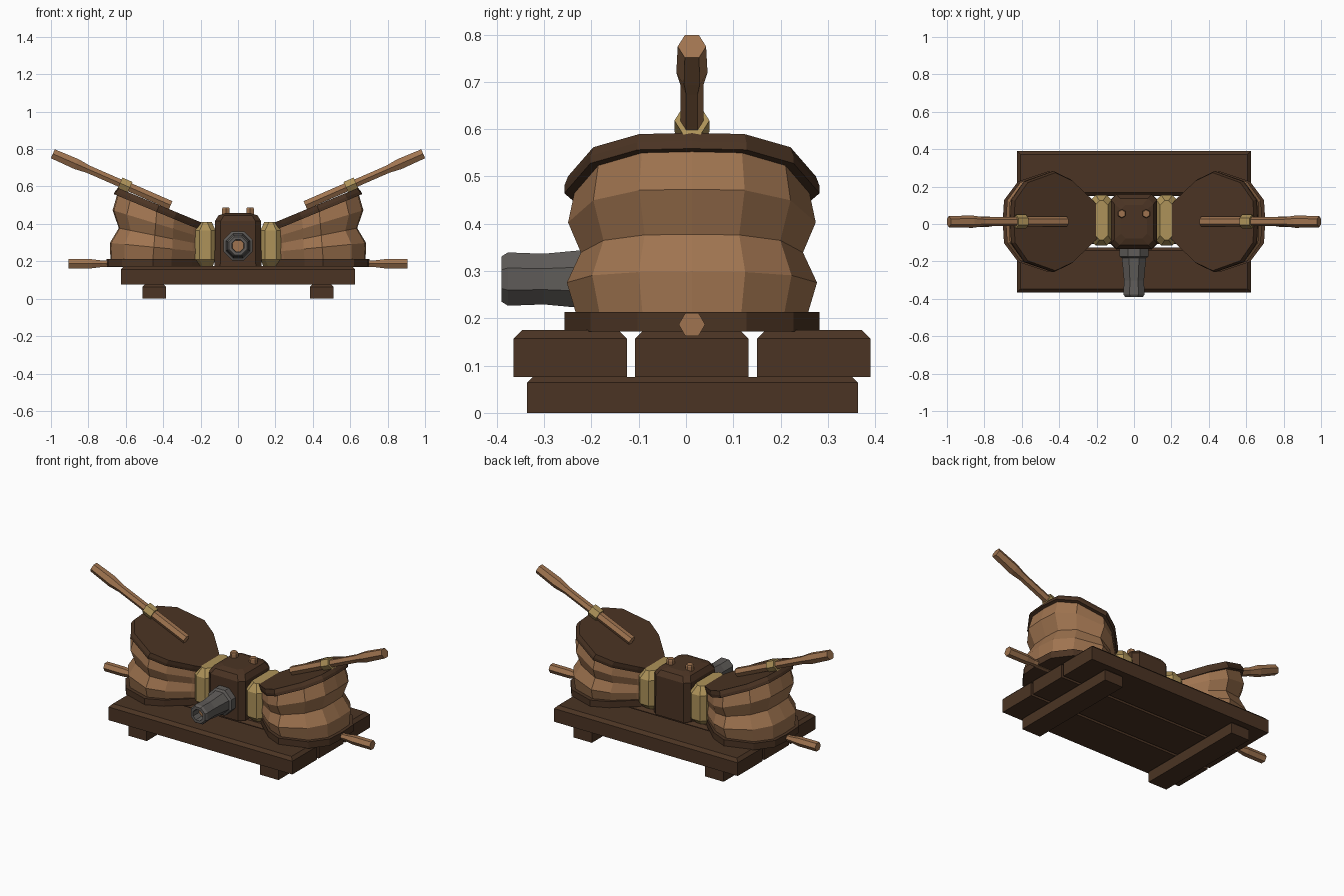
import bpy
import bmesh
from math import sin, cos, pi, radians
from mathutils import Vector

if "Cube" in bpy.data.objects:
    bpy.data.objects.remove(bpy.data.objects["Cube"])


def material(name, r, g, b):
    m = bpy.data.materials.new(name)
    m.use_nodes = True
    m.diffuse_color = (r, g, b, 1)
    node = m.node_tree.nodes["Principled BSDF"]
    node.inputs["Base Color"].default_value = (r, g, b, 1)
    node.inputs["Roughness"].default_value = 0.8
    return m


DARK = material("dark wood", 0.07, 0.034, 0.017)
TAN = material("tan wood and leather", 0.35, 0.175, 0.08)
BRASS = material("dull brass", 0.42, 0.29, 0.10)
IRON = material("grey iron", 0.115, 0.107, 0.10)
MID_Y = 0.0125


def loft(name, rings, mat, end_mat=None):
    """Skin a list of equal-length rings, with a cap on both ends."""
    bm = bmesh.new()
    loops = [[bm.verts.new(p) for p in ring] for ring in rings]
    n = len(loops[0])
    for a, b in zip(loops, loops[1:]):
        for i in range(n):
            j = (i + 1) % n
            bm.faces.new((a[i], a[j], b[j], b[i]))
    bm.faces.new(loops[0])
    last = bm.faces.new(loops[-1])
    if end_mat:
        last.material_index = 1
    bmesh.ops.recalc_face_normals(bm, faces=bm.faces)
    mesh = bpy.data.meshes.new(name)
    bm.to_mesh(mesh)
    bm.free()
    mesh.materials.append(mat)
    if end_mat:
        mesh.materials.append(end_mat)
    obj = bpy.data.objects.new(name, mesh)
    bpy.context.collection.objects.link(obj)
    return obj


def block_ring(cx, cy, hx, hy, z, cut=0):
    """Rectangle at height z, with its corners cut when cut > 0."""
    if not cut:
        corners = [(-hx, -hy), (hx, -hy), (hx, hy), (-hx, hy)]
    else:
        a, b = hx - cut, hy - cut
        corners = [(-a, -hy), (a, -hy), (hx, -b), (hx, b),
                   (a, hy), (-a, hy), (-hx, b), (-hx, -b)]
    return [(cx + x, cy + y, z) for x, y in corners]


def plank(name, cx, cy, hx, hy, z0, z1, c):
    loft(name, [block_ring(cx, cy, hx, hy, z0),
                block_ring(cx, cy, hx, hy, z1 - c),
                block_ring(cx, cy, hx - c, hy - c, z1)], DARK)


def rod(name, start, end, stations, mat, sides=6, turn=0.0, end_mat=None):
    """Faceted rod along start-end; stations are (fraction, radius)."""
    start, end = Vector(start), Vector(end)
    axis = (end - start).normalized()
    u = Vector((1, 0, 0)) if abs(axis.y) > 0.9 else Vector((0, 1, 0))
    v = axis.cross(u)
    rings = []
    for t, r in stations:
        c = start.lerp(end, t)
        angles = [2 * pi * i / sides + turn for i in range(sides)]
        rings.append([c + (u * cos(a) + v * sin(a)) * r for a in angles])
    return loft(name, rings, mat, end_mat)


# Base: three deck planks on two feet
for i, y in enumerate((-0.245, MID_Y, 0.27)):
    plank(f"deck_plank_{i + 1}", 0, y, 0.625, 0.12, 0.076, 0.175, 0.018)
for side, s in (("left", 1), ("right", -1)):
    plank(f"{side}_foot", s * 0.448, 0.014, 0.0625, 0.35, 0, 0.076, 0.012)

# Central air chest with two pegs
loft("air_chest", [block_ring(0, MID_Y, 0.125, 0.148, 0.175, 0.03),
                   block_ring(0, MID_Y, 0.123, 0.146, 0.415, 0.03),
                   block_ring(0, MID_Y, 0.105, 0.125, 0.445, 0.03),
                   block_ring(0, MID_Y, 0.07, 0.09, 0.457, 0.025)], DARK)
for side, s in (("left", 1), ("right", -1)):
    rod(f"{side}_peg", (s * 0.065, 0.055, 0.43), (s * 0.065, 0.055, 0.487),
        [(0, 0.024), (0.85, 0.024), (1, 0.02)], TAN)

# Nozzle with a bored mouth
rod("nozzle", (0, -0.12, 0.283), (0, -0.39, 0.283),
    [(0, 0.084), (0.2, 0.084), (0.23, 0.07), (0.67, 0.058), (0.95, 0.061),
     (1, 0.052), (1, 0.035), (0.8, 0.032)], IRON, 8, pi / 8, TAN)

# Bellows: outline from the hinge outwards, as (distance, half width)
HALF = [(0, 0.07), (0.055, 0.125), (0.165, 0.225), (0.265, 0.27),
        (0.43, 0.215), (0.505, 0.115)]
OUTLINE = HALF + [(0.512, 0)] + [(u, -v) for u, v in reversed(HALF)]
HINGE_X, TILT, CENTRE = 0.19, radians(22.5), 0.265
LOW_Z, HIGH_Z = 0.212, 0.365


def lower(u, v, h, s):
    return Vector((s * (HINGE_X + u), MID_Y + v, LOW_Z + h))


def upper(u, v, h, s):
    return Vector((s * (HINGE_X + u * cos(TILT) - h * sin(TILT)), MID_Y + v,
                   HIGH_Z + u * sin(TILT) + h * cos(TILT)))


def scaled(sx, sy):
    return [(CENTRE + (u - CENTRE) * sx if u > CENTRE else u, v * sy)
            for u, v in OUTLINE]


# Fold levels: fraction of opening, outward scale, sideways scale
FOLDS = [(0, 0.92, 0.91), (0.25, 0.97, 0.98), (0.5, 0.81, 0.87),
         (0.75, 0.99, 0.97), (1, 0.93, 0.92)]

for side, s in (("left", 1), ("right", -1)):
    loft(f"{side}_bellows_leather",
         [[lower(u, v, 0, s).lerp(upper(u, v, 0, s), t)
           for u, v in scaled(sx, sy)] for t, sx, sy in FOLDS], TAN)
    loft(f"{side}_lower_board",
         [[lower(u, v, h, s) for u, v in OUTLINE] for h in (-0.04, 0.001)], DARK)
    loft(f"{side}_upper_board",
         [[upper(u, v, h, s) for u, v in scaled(k, k)]
          for h, k in ((-0.002, 1), (0.015, 1), (0.037, 0.97))], DARK)

    # Handles and the brass collar
    rod(f"{side}_lower_handle", (s * 0.55, MID_Y, 0.187),
        (s * 0.906, MID_Y, 0.187),
        [(0, 0.02), (0.5, 0.02), (0.65, 0.028), (1, 0.028)], TAN)
    inner, outer = (s * 0.36, MID_Y, 0.5), (s * 0.99, MID_Y, 0.775)
    rod(f"{side}_upper_handle", inner, outer,
        [(0, 0.027), (0.36, 0.027), (0.45, 0.024), (0.7, 0.024),
         (0.8, 0.033), (1, 0.03)], TAN)
    rod(f"{side}_handle_collar", inner, outer,
        [(0.345, 0.037), (0.43, 0.037)], BRASS)

    # Brass coupling between chest and bellows
    loft(f"{side}_coupling",
         [block_ring(s * 0.175, 0.02, hx, hy, z, 0.025)
          for hx, hy, z in ((0.04, 0.1, 0.175), (0.055, 0.135, 0.21),
                            (0.055, 0.135, 0.365), (0.035, 0.105, 0.41))], BRASS)
